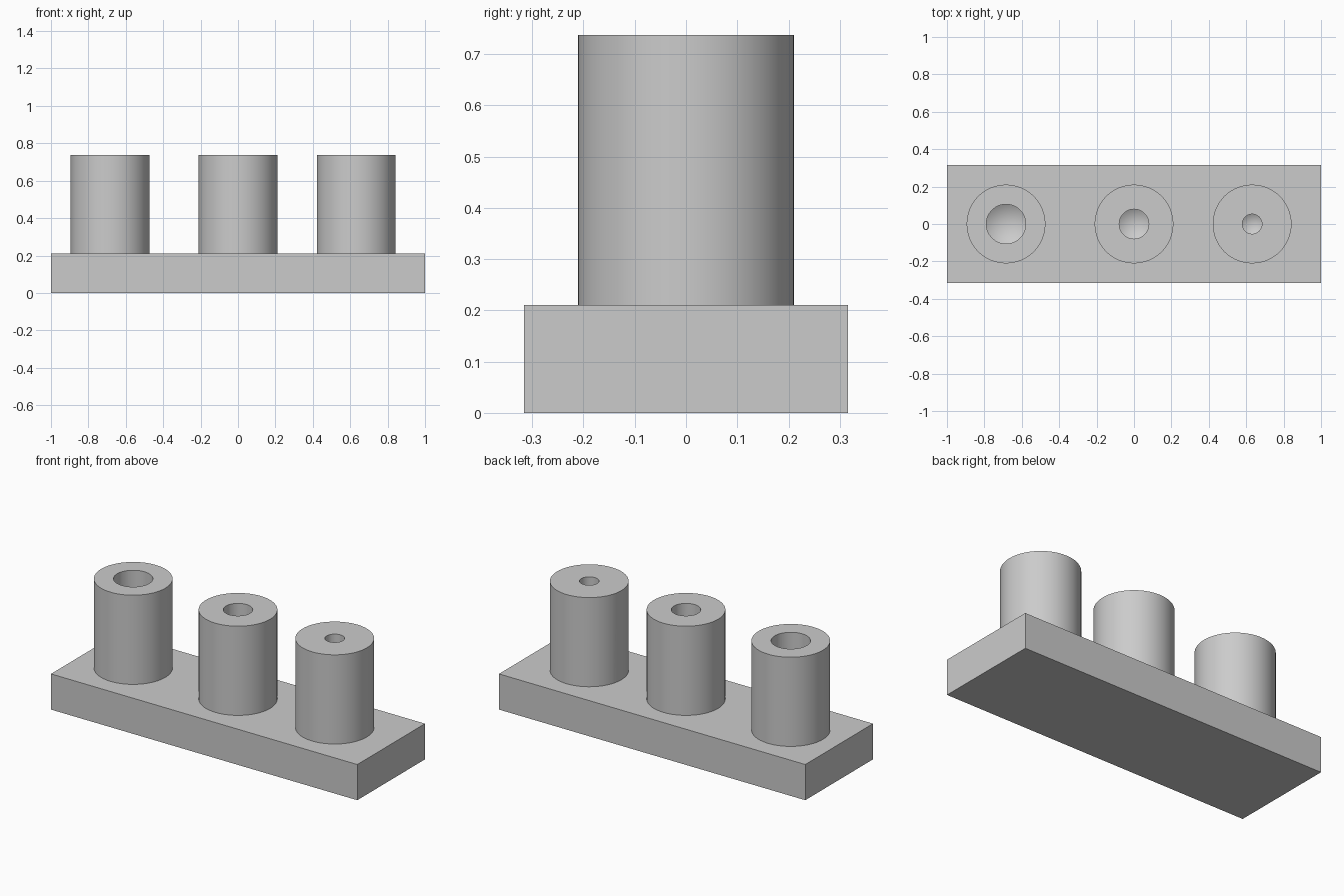
import bpy, bmesh, math

if "Cube" in bpy.data.objects:
    bpy.data.objects.remove(bpy.data.objects["Cube"])

MM = 1 / 19            # model grid: plate is 38 units long
SEG = 64
grey = bpy.data.materials.new("plain grey")
grey.diffuse_color = (0.6, 0.6, 0.6, 1)
grey.use_nodes = True
grey.node_tree.nodes["Principled BSDF"].inputs["Base Color"].default_value = grey.diffuse_color


def make(name, bm):
    bmesh.ops.recalc_face_normals(bm, faces=bm.faces)
    me = bpy.data.meshes.new(name)
    bm.to_mesh(me)
    bm.free()
    me.materials.append(grey)
    ob = bpy.data.objects.new(name, me)
    bpy.context.collection.objects.link(ob)
    return ob


def lathe(name, x, profile):
    """Spin (radius, z) points about the vertical axis at x."""
    bm = bmesh.new()
    vs = [bm.verts.new((r, 0, z)) for r, z in profile]
    es = [bm.edges.new(p) for p in zip(vs, vs[1:])]
    bmesh.ops.spin(bm, geom=vs + es, cent=(0, 0, 0), axis=(0, 0, 1),
                   angle=2 * math.pi, steps=SEG)
    bmesh.ops.remove_doubles(bm, verts=bm.verts, dist=1e-5)
    bmesh.ops.translate(bm, verts=bm.verts, vec=(x, 0, 0))
    return make(name, bm)


def combine(target, tool, operation):
    mod = target.modifiers.new(operation, 'BOOLEAN')
    mod.operation = operation
    mod.solver = 'EXACT'
    mod.object = tool
    bpy.context.view_layer.objects.active = target
    bpy.ops.object.modifier_apply(modifier=mod.name)
    bpy.data.objects.remove(tool)


# base plate
bm = bmesh.new()
bmesh.ops.create_cube(bm, size=1)
bmesh.ops.scale(bm, verts=bm.verts, vec=(38 * MM, 12 * MM, 4 * MM))
bmesh.ops.translate(bm, verts=bm.verts, vec=(0, 0, 2 * MM))
block = make("plate_with_drilled_posts", bm)

# posts with drilled blind holes ending in a conical tip
R, TOP, FLOOR = 4 * MM, 14 * MM, 4 * MM
for x, hole in ((-13, 2), (0, 1.5), (12, 1)):
    post = lathe("post", x * MM, [(0, 2 * MM), (R, 2 * MM), (R, TOP), (0, TOP)])
    combine(block, post, 'UNION')
    r = hole * MM
    tip = FLOOR - r * math.tan(math.radians(31))
    drill = lathe("drill", x * MM, [(0, tip), (r, FLOOR), (r, TOP + MM), (0, TOP + MM)])
    combine(block, drill, 'DIFFERENCE')

# smooth round walls, sharp rims
bpy.ops.object.select_all(action='DESELECT')
block.select_set(True)
bpy.context.view_layer.objects.active = block
bpy.ops.object.shade_smooth_by_angle(angle=math.radians(25))
